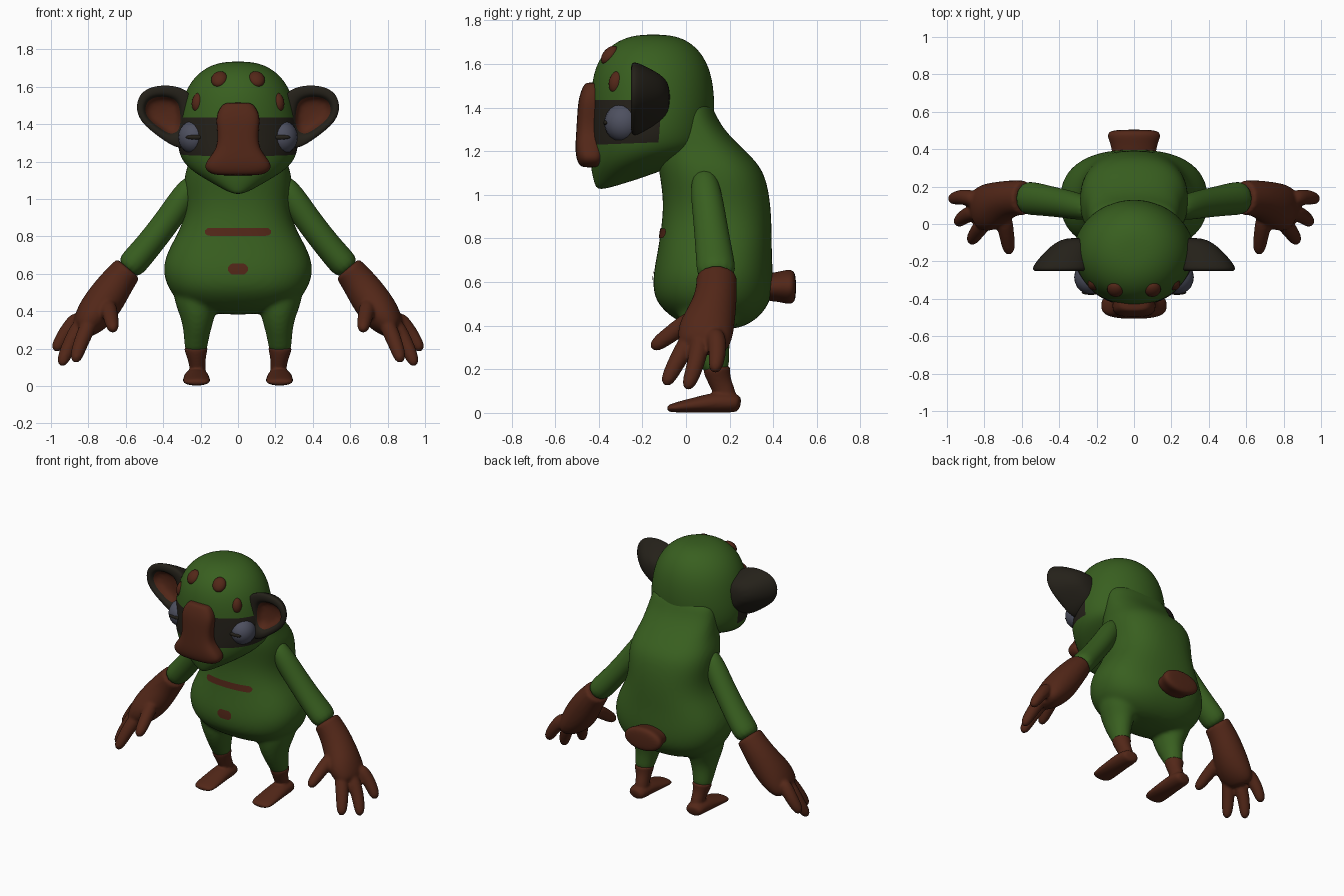
import bpy, bmesh, math
from mathutils import Vector as V, Matrix

if "Cube" in bpy.data.objects:
    bpy.data.objects.remove(bpy.data.objects["Cube"])


def material(name, rgb):
    m = bpy.data.materials.new(name)
    m.diffuse_color = (*rgb, 1)
    m.use_nodes = True
    m.node_tree.nodes["Principled BSDF"].inputs["Base Color"].default_value = m.diffuse_color
    return m


GREEN = material("green", (.04, .115, .014))
BROWN = material("brown", (.085, .02, .009))
BLACK = material("black", (.018, .015, .01))
GREY = material("eye_grey", (.075, .08, .115))


def power(c, p):
    return math.copysign(abs(c) ** (2 / p), c)


def flat_ring(zf, zb, w, yf, yb, p=2.0, n=24):
    """Superellipse section seen from above, optionally tilted front to back."""
    pts = []
    for i in range(n):
        a = 2 * math.pi * (i + .5) / n
        t = (power(math.sin(a), p) + 1) / 2
        pts.append(V((w * 1.012 * power(math.cos(a), p), yf + (yb - yf) * t, zf + (zb - zf) * t)))
    return pts


def tube_rings(path, ref=(0, 1, 0), n=12):
    """Rings along a path of (x, y, z, radius along ref, other radius)."""
    c = [V(q[:3]) for q in path]
    out = []
    for k, q in enumerate(path):
        t = (c[min(k + 1, len(c) - 1)] - c[max(k - 1, 0)]).normalized()
        u = (V(ref) - t * t.dot(V(ref))).normalized()
        v = t.cross(u)
        out.append([c[k] + 1.04 * (u * q[3] * math.cos(2 * math.pi * i / n) +
                                   v * q[4] * math.sin(2 * math.pi * i / n)) for i in range(n)])
    return out


def loft(bm, rings, pick=None):
    rows = [[bm.verts.new(p) for p in r] for r in rings]
    n = len(rows[0])
    faces = [bm.faces.new(rows[0]), bm.faces.new(rows[-1][::-1])]
    if pick:
        faces[1].material_index = pick(len(rows), faces[1].calc_center_median())
    for k in range(len(rows) - 1):
        for i in range(n):
            j = (i + 1) % n
            f = bm.faces.new((rows[k][i], rows[k + 1][i], rows[k + 1][j], rows[k][j]))
            if pick:
                f.material_index = pick(k, f.calc_center_median())
    bmesh.ops.recalc_face_normals(bm, faces=bm.faces[:])


def finish(bm, name, mats, mirror=False, subsurf=2, voxel=0, smooth=0):
    me = bpy.data.meshes.new(name)
    for f in bm.faces:
        f.smooth = True
    bm.to_mesh(me)
    bm.free()
    ob = bpy.data.objects.new(name, me)
    bpy.context.collection.objects.link(ob)
    for m in mats:
        me.materials.append(m)
    if subsurf:
        s = ob.modifiers.new("subsurf", 'SUBSURF')
        s.levels = s.render_levels = subsurf
    if mirror:
        ob.modifiers.new("mirror", 'MIRROR').use_mirror_merge = False
    if voxel:
        r = ob.modifiers.new("remesh", 'REMESH')
        r.mode, r.voxel_size, r.use_smooth_shade = 'VOXEL', voxel, True
        s = ob.modifiers.new("smooth", 'SMOOTH')
        s.factor, s.iterations = .5, smooth
    return ob


def part(name, lofts, mats, pick=None, **kw):
    bm = bmesh.new()
    for r in lofts:
        loft(bm, r, pick)
    return finish(bm, name, mats, **kw)


def ball(name, loc, scale, mat, rot=(0, 0, 0)):
    bm = bmesh.new()
    bmesh.ops.create_uvsphere(bm, u_segments=20, v_segments=12, radius=1)
    m = Matrix.LocRotScale(V(loc), Matrix.Rotation(rot[2], 3, 'Z') @ Matrix.Rotation(rot[0], 3, 'X'), V(scale))
    bmesh.ops.transform(bm, matrix=m, verts=bm.verts[:])
    return finish(bm, name, [mat], mirror=True, subsurf=0)


# torso with legs, blended
torso = [(.38, .14, .05, .24), (.43, .29, -.06, .33), (.5, .36, -.135, .385), (.57, .39, -.155, .4),
         (.65, .4, -.15, .4), (.75, .36, -.13, .395), (.85, .3, -.115, .395), (.95, .28, -.105, .39),
         (1.05, .29, -.115, .375), (1.13, .285, -.13, .345), (1.2, .26, -.13, .275),
         (1.27, .25, -.1, .2), (1.35, .24, -.1, .14), (1.45, .22, -.1, .11)]
rings = [flat_ring(z, z, w, a, b, 2.4) for z, w, a, b in torso]
leg = [(.23, .12, .56, .15, .13), (.22, .1, .44, .14, .115), (.215, .1, .35, .11, .085),
       (.222, .12, .27, .08, .068), (.225, .14, .2, .06, .062), (.225, .14, .18, .05, .05)]
leg_l = [(-q[0], *q[1:]) for q in leg]
body = part("body", [rings, tube_rings(leg), tube_rings(leg_l)], [GREEN], voxel=.014, smooth=6)

# head with dark eye band
head = [(1.735, 1.735, .05, -.2, -.1), (1.72, 1.72, .14, -.29, -.01), (1.66, 1.66, .23, -.38, .07),
        (1.56, 1.56, .29, -.43, .12), (1.43, 1.43, .315, -.44, .135), (1.33, 1.33, .325, -.44, .13),
        (1.23, 1.24, .315, -.445, .12), (1.12, 1.21, .27, -.44, .1),
        (1.04, 1.17, .14, -.42, .03), (1.01, 1.13, .04, -.4, -.05)]
part("head", [[flat_ring(*r) for r in head]], [GREEN, BLACK],
     pick=lambda k, c: int(k in (4, 5) and c.y < -.12))

# nose
nose = [(1.515, .06, -.455, -.39), (1.505, .085, -.47, -.38), (1.44, .122, -.495, -.38),
        (1.35, .106, -.5, -.38), (1.27, .112, -.505, -.38), (1.22, .155, -.508, -.37),
        (1.17, .185, -.505, -.365), (1.135, .15, -.49, -.38), (1.125, .1, -.47, -.39)]
part("nose", [[flat_ring(z, z, w, a, b, 3, 20) for z, w, a, b in nose]], [BROWN])

# ears
outline = [(.24, 1.56), (.31, 1.605), (.42, 1.615), (.52, 1.585), (.555, 1.5), (.53, 1.41),
           (.42, 1.325), (.31, 1.25), (.22, 1.3), (.22, 1.45)]


def ear_ring(cx, cz, s, y):
    return [V((cx + (x - cx) * s, y, cz + (z - cz) * s)) for x, z in outline]


ear = [ear_ring(.25, 1.44, .45, -.07), ear_ring(.25, 1.44, .75, -.14), ear_ring(.25, 1.44, .99, -.225),
       ear_ring(.25, 1.44, .99, -.25), ear_ring(.43, 1.46, .7, -.255), ear_ring(.43, 1.46, .58, -.235),
       ear_ring(.41, 1.46, .45, -.185)]
part("ears", [ear], [BLACK, BROWN], pick=lambda k, c: int(k >= 5), mirror=True)

# eyes, pupils and head spots
ball("eyes", (.235, -.285, 1.33), (.085, .09, .09), GREY)
ball("pupils", (.23, -.367, 1.33), (.05, .012, .013), BLACK)
ball("upper_spots", (.1, -.35, 1.64), (.044, .03, .05), BROWN, (-.7, 0, .25))
ball("lower_spots", (.21, -.315, 1.515), (.036, .04, .055), BROWN, (-.25, 0, .6))

# upper arms
arm = [(.23, .08, 1.11, .05, .045), (.285, .09, 1.02, .07, .07), (.35, .105, .92, .075, .072),
       (.44, .12, .8, .08, .072), (.53, .135, .69, .088, .075), (.6, .142, .615, .09, .077)]
part("arms", [tube_rings(arm)], [GREEN], mirror=True)

# forearms with hands, fingers blended in
hand = [(.585, .14, .63, .09, .078), (.592, .14, .622, .093, .081), (.65, .14, .55, .095, .093),
        (.71, .12, .46, .11, .105), (.77, .09, .38, .13, .1), (.82, .08, .32, .12, .075),
        (.85, .07, .29, .09, .045)]
fingers = [[(.84, .13, .38), (.92, .15, .29), (.985, .13, .18)],
           [(.82, .07, .36), (.9, .05, .23), (.95, 0, .1)],
           [(.78, .03, .36), (.84, -.04, .24), (.875, -.1, .12)],
           [(.7, .06, .45), (.68, -.06, .37), (.665, -.165, .29)]]
lofts = [tube_rings(hand)]
for f in fingers:
    lofts.append(tube_rings([(*p, r, r) for p, r in zip(f, (.05, .04, .034))], ref=(.6, .5, .6)))
part("hands", lofts, [BROWN], mirror=True, voxel=.01, smooth=4)

# shins and feet
shin = [(.225, .14, .215, .062, .063), (.225, .14, .2, .064, .065), (.22, .155, .14, .05, .045),
        (.215, .185, .08, .05, .042), (.215, .19, .02, .04, .045)]
foot = [(.225, .25, .04, .045, .03), (.222, .23, .045, .062, .043), (.222, .15, .05, .066, .05),
        (.222, .05, .037, .072, .036), (.222, -.05, .025, .076, .023), (.222, -.09, .018, .06, .014)]
part("feet", [tube_rings(shin), tube_rings(foot, ref=(1, 0, 0))], [BROWN], mirror=True, voxel=.008, smooth=3)

# tail stub
tail = [(0, .34, .575, .115, .06), (0, .42, .578, .118, .066), (0, .46, .578, .138, .077),
        (0, .49, .578, .138, .077), (0, .505, .578, .1, .05)]
part("tail", [tube_rings(tail, ref=(1, 0, 0), n=16)], [BROWN])


# belly marks laid on the torso
def mark(name, z, w, h):
    bm = bmesh.new()
    n = 24
    cols = []
    for i in range(n + 1):
        x = -w + 2 * w * i / n
        e = max(0, abs(x) - (w - h)) / h
        k = h * max(.35, math.sqrt(max(0, 1 - e * e)))
        cols.append([bm.verts.new((x, -.5, z + k * j / 2)) for j in (-2, -1, 0, 1, 2)])
    for a, b in zip(cols, cols[1:]):
        for j in range(4):
            bm.faces.new((a[j], b[j], b[j + 1], a[j + 1]))
    ob = finish(bm, name, [BROWN], subsurf=0)
    s = ob.modifiers.new("wrap", 'SHRINKWRAP')
    s.target, s.wrap_method, s.wrap_mode = body, 'PROJECT', 'ABOVE_SURFACE'
    s.use_project_y, s.use_positive_direction, s.offset = True, True, .005


mark("chest_mark", .823, .175, .021)
mark("navel_mark", .625, .052, .03)
